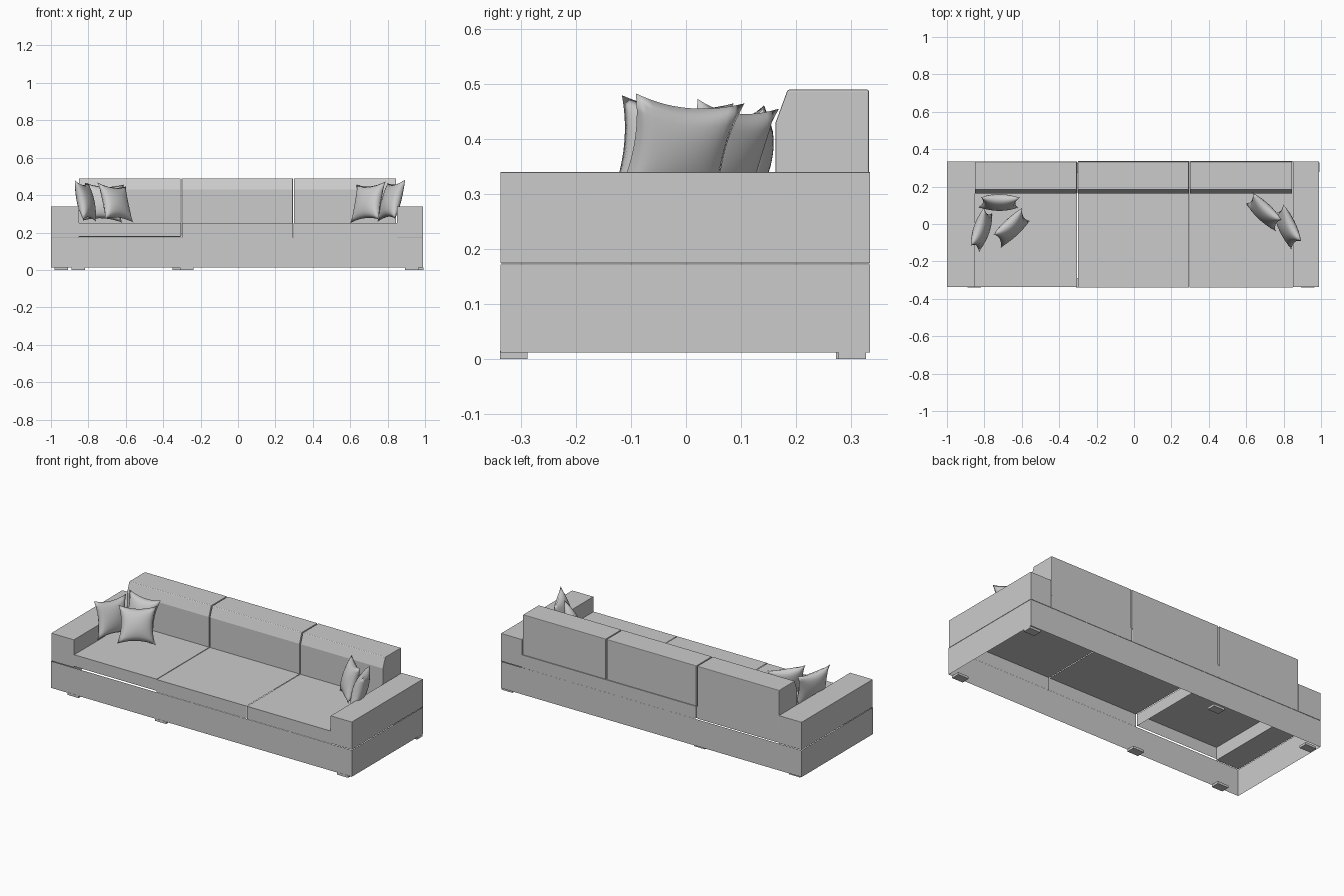
import bpy, bmesh
from math import radians
from mathutils import Matrix, Vector

if "Cube" in bpy.data.objects:
    bpy.data.objects.remove(bpy.data.objects["Cube"])


def finish(name, bm, smooth=False):
    me = bpy.data.meshes.new(name)
    bm.to_mesh(me)
    bm.free()
    ob = bpy.data.objects.new(name, me)
    bpy.context.collection.objects.link(ob)
    if smooth:
        for p in me.polygons:
            p.use_smooth = True
    return ob


def box(name, x, y, z, drop=(), bevel=0.0):
    """Box from ranges; drop lists outward directions whose face is left open."""
    bm = bmesh.new()
    bmesh.ops.create_cube(bm, size=1)
    for v in bm.verts:
        v.co = [r[0] if c < 0 else r[1] for c, r in zip(v.co, (x, y, z))]
    bm.normal_update()
    gone = [f for f in bm.faces if any(f.normal.dot(Vector(d)) > 0.9 for d in drop)]
    bmesh.ops.delete(bm, geom=gone, context='FACES')
    ob = finish(name, bm)
    if bevel:
        m = ob.modifiers.new("soft_edge", 'BEVEL')
        m.width, m.segments = bevel, 2
    return ob


UP, DOWN, LEFT, RIGHT = (0, 0, 1), (0, 0, -1), (-1, 0, 0), (1, 0, 0)

# Base frame, open above and below
box("base_frame", (-1, 0.99), (-0.338, 0.335), (0.012, 0.172), (UP, DOWN))

# Arms
for name, x in (("arm_left", (-1, -0.85)), ("arm_right", (0.85, 0.99))):
    box(name, x, (-0.338, 0.335), (0.174, 0.34), bevel=0.001)

# Seats, hollow underneath
box("seat_left", (-0.849, -0.304), (-0.336, 0.333), (0.18, 0.25), (DOWN,))
box("seat_middle", (-0.300, 0.295), (-0.340, 0.338), (0.174, 0.25), (DOWN, LEFT, RIGHT))
box("seat_right", (0.298, 0.849), (-0.340, 0.338), (0.174, 0.25), (DOWN, LEFT, RIGHT))

# Backrest blocks: sloped-front profile swept along x
profile = [(0.163, 0.20), (0.163, 0.43), (0.185, 0.49), (0.333, 0.49), (0.333, 0.175), (0.163, 0.175)]
for name, x0, x1 in (("back_left", -0.85, -0.307), ("back_middle", -0.301, 0.293),
                     ("back_right", 0.299, 0.846)):
    bm = bmesh.new()
    face = bm.faces.new([bm.verts.new((x0, y, z)) for y, z in profile])
    ext = bmesh.ops.extrude_face_region(bm, geom=[face])
    bmesh.ops.translate(bm, vec=(x1 - x0, 0, 0),
                        verts=[g for g in ext["geom"] if isinstance(g, bmesh.types.BMVert)])
    bmesh.ops.recalc_face_normals(bm, faces=bm.faces)
    ob = finish(name, bm)
    m = ob.modifiers.new("soft_edge", 'BEVEL')
    m.width, m.segments = 0.003, 2

# Feet
for i, (x, y) in enumerate([(-0.945, 0.298), (-0.855, -0.314), (-0.315, 0.298), (-0.275, -0.314),
                            (0.93, -0.314), (0.955, 0.303)]):
    box(f"foot_{i + 1}", (x - 0.036, x + 0.036), (y - 0.025, y + 0.025), (0, 0.014))


# Throw pillows: plump panels with drawn-out corners
def pillow(name, loc, yaw, lean, roll, half=0.112, thick=0.04, n=14):
    rot = (Matrix.Rotation(radians(yaw), 4, 'Z') @ Matrix.Rotation(radians(-lean), 4, 'X')
           @ Matrix.Rotation(radians(roll), 4, 'Y'))
    bm = bmesh.new()
    for side in (-1, 1):
        rows = []
        for i in range(n + 1):
            row = []
            for j in range(n + 1):
                u, v = 2 * i / n - 1, 2 * j / n - 1
                px = half * u * (1 - 0.17 * (1 - v * v))
                pz = half * v * (1 - 0.17 * (1 - u * u))
                d = thick * (max(0, (1 - u * u) * (1 - v * v))) ** 0.5
                row.append(bm.verts.new((px, side * d, pz)))
            rows.append(row)
        for i in range(n):
            for j in range(n):
                bm.faces.new((rows[i][j], rows[i + 1][j], rows[i + 1][j + 1], rows[i][j + 1]))
    bmesh.ops.remove_doubles(bm, verts=bm.verts, dist=1e-5)
    bmesh.ops.recalc_face_normals(bm, faces=bm.faces)
    bm.transform(Matrix.Translation(loc) @ rot)
    finish(name, bm, smooth=True)


pillow("pillow_left_back", (-0.72, 0.115, 0.36), 0, 15, 3, half=0.105)
pillow("pillow_left_arm", (-0.815, -0.03, 0.368), 72, 14, 4, half=0.108)
pillow("pillow_left_front", (-0.655, -0.02, 0.36), 45, 22, 6, half=0.105)
pillow("pillow_right_arm", (0.82, -0.015, 0.37), -66, 18, -5, half=0.11)
pillow("pillow_right_front", (0.695, 0.065, 0.362), -45, 18, -5, half=0.108)
